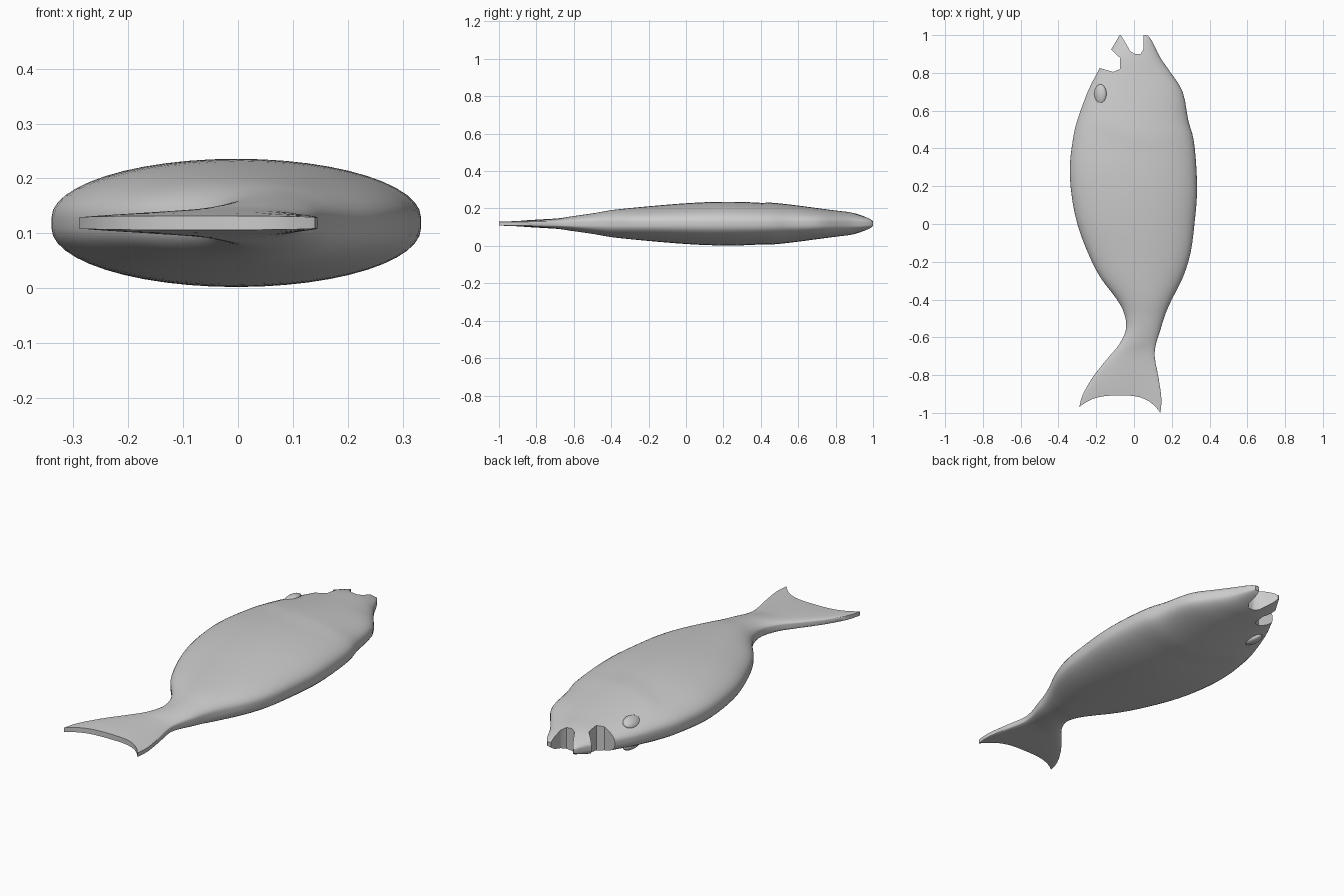
import bpy, bmesh, math
from mathutils import Vector

if "Cube" in bpy.data.objects:
    bpy.data.objects.remove(bpy.data.objects["Cube"], do_unlink=True)

MID = 0.119      # height of the flat middle plane
RIM = 0.01       # half height of the thin edge band
COLUMNS = 24
STEPS = 3        # smooth rows between two stations

skin = bpy.data.materials.new("grey skin")
skin.use_nodes = True
skin.diffuse_color = (0.6, 0.6, 0.6, 1)
skin.node_tree.nodes["Principled BSDF"].inputs["Base Color"].default_value = (0.6, 0.6, 0.6, 1)

# Stations from tail to snout: y, left edge x, right edge x, half thickness
STATIONS = [
    (-.97, -.29, .14, .013), (-.9, -.27, .145, .018), (-.8, -.21, .13, .023),
    (-.7, -.13, .11, .028), (-.64, -.08, .115, .035), (-.56, -.043, .14, .046),
    (-.48, -.05, .165, .058), (-.4, -.09, .20, .072), (-.28, -.18, .26, .085),
    (-.15, -.245, .3, .097), (0, -.3, .32, .109), (.15, -.33, .333, .116),
    (.3, -.34, .33, .116), (.45, -.323, .315, .108), (.55, -.3, .287, .1),
    (.7, -.245, .258, .083), (.8, -.195, .195, .07), (.88, -.15, .14, .06),
    (.95, -.105, .105, .042), (.985, -.085, .085, .028), (1, -.075, .072, .012),
]


def spline_rows(points):
    """Catmull-Rom rows through the stations."""
    pts = [Vector(p) for p in points]
    rows = []
    for i in range(len(pts) - 1):
        a, b, c, d = (pts[max(0, min(len(pts) - 1, i + k))] for k in (-1, 0, 1, 2))
        for s in range(STEPS):
            t = s / STEPS
            rows.append(b + (c - a) * t / 2 + (a * 2 - b * 5 + c * 4 - d) * t * t / 2
                        + (b * 3 - a - c * 3 + d) * t ** 3 / 2)
    return rows + [pts[-1]]


def half_height(u, x, y, thick):
    """Elliptic section with a raised gill cover on the head."""
    h = RIM + (thick - RIM) * math.sqrt(max(0, 1 - u * u))
    gill_line = 0.40 + 1.2 * (x - 0.1) ** 2
    lift = max(0, min(1, (y - gill_line) / 0.03)) * max(0, 1 - (y - gill_line) / 0.3)
    return h + 0.005 * lift * (1 - u * u)


def finish(obj):
    obj.data.materials.clear()
    obj.data.materials.append(skin)
    bpy.ops.object.select_all(action="DESELECT")
    obj.select_set(True)
    bpy.context.view_layer.objects.active = obj
    bpy.ops.object.shade_smooth_by_angle(angle=math.radians(35))


def new_object(name, bm):
    bmesh.ops.recalc_face_normals(bm, faces=bm.faces)
    mesh = bpy.data.meshes.new(name)
    bm.to_mesh(mesh)
    bm.free()
    obj = bpy.data.objects.new(name, mesh)
    bpy.context.collection.objects.link(obj)
    return obj


# Body and tail: closed rings lofted along the length
bm = bmesh.new()
rings = []
for y, left, right, thick in spline_rows(STATIONS):
    tail = max(0, min(1, (-0.62 - y) / 0.35))
    upper, lower = [], []
    for c in range(COLUMNS + 1):
        u = -math.cos(math.pi * c / COLUMNS)
        x = (left + right) / 2 + u * (right - left) / 2
        # forked tail: bow the rows forward, right lobe reaching further back
        yy = y + tail * (0.062 * (1 - abs(u) ** 3) - 0.03 * max(0, u) ** 4)
        h = half_height(u, x, y, thick)
        upper.append(bm.verts.new((x, yy, MID + h)))
        lower.append(bm.verts.new((x, yy, MID - h)))
    rings.append(upper + lower[::-1])
for a, b in zip(rings, rings[1:]):
    for i in range(len(a)):
        j = (i + 1) % len(a)
        bm.faces.new((a[i], a[j], b[j], b[i]))
for ring in (rings[0], rings[-1]):
    for i in range(COLUMNS):
        bm.faces.new((ring[i], ring[i + 1], ring[-2 - i], ring[-1 - i]))
body = new_object("fish_body", bm)

# Mouth openings: two outlines cut through the snout
NOTCHES = {
    "side_mouth_cutter": [(-.3, .835), (-.18, .825), (-.11, .805), (-.075, .82),
                          (-.075, .88), (-.122, .925), (-.095, .99), (-.2, 1.1)],
    "front_mouth_cutter": [(-.07, 1.1), (-.07, 1.0), (-.045, .96), (-.02, .915), (.005, .9),
                           (.035, .9), (.05, .925), (.05, .985), (.062, 1.1)],
}
for name, outline in NOTCHES.items():
    bm = bmesh.new()
    base = bm.faces.new([bm.verts.new((x, y, -0.1)) for x, y in outline])
    grown = bmesh.ops.extrude_face_region(bm, geom=[base])["geom"]
    bmesh.ops.translate(bm, vec=(0, 0, 0.5),
                        verts=[g for g in grown if isinstance(g, bmesh.types.BMVert)])
    cutter = new_object(name, bm)
    cutter.hide_render = True
    cutter.hide_set(True)
    cut = body.modifiers.new(name, "BOOLEAN")
    cut.object = cutter
    cut.solver = "EXACT"

# Apply the cuts and drop the cutters
bpy.context.view_layer.objects.active = body
for name in NOTCHES:
    bpy.ops.object.modifier_apply(modifier=name)
    bpy.data.objects.remove(bpy.data.objects[name], do_unlink=True)
finish(body)

# Eyes: low domes on both flat sides
for side, name in ((1, "upper_eye"), (-1, "lower_eye")):
    bpy.ops.mesh.primitive_uv_sphere_add(segments=20, ring_count=12, radius=1,
                                         location=(-0.178, 0.685, MID + side * 0.056))
    eye = bpy.context.object
    eye.name = name
    eye.scale = (0.036, 0.055, 0.022)
    eye.rotation_euler = (0, -side * 0.5, 0)
    finish(eye)
